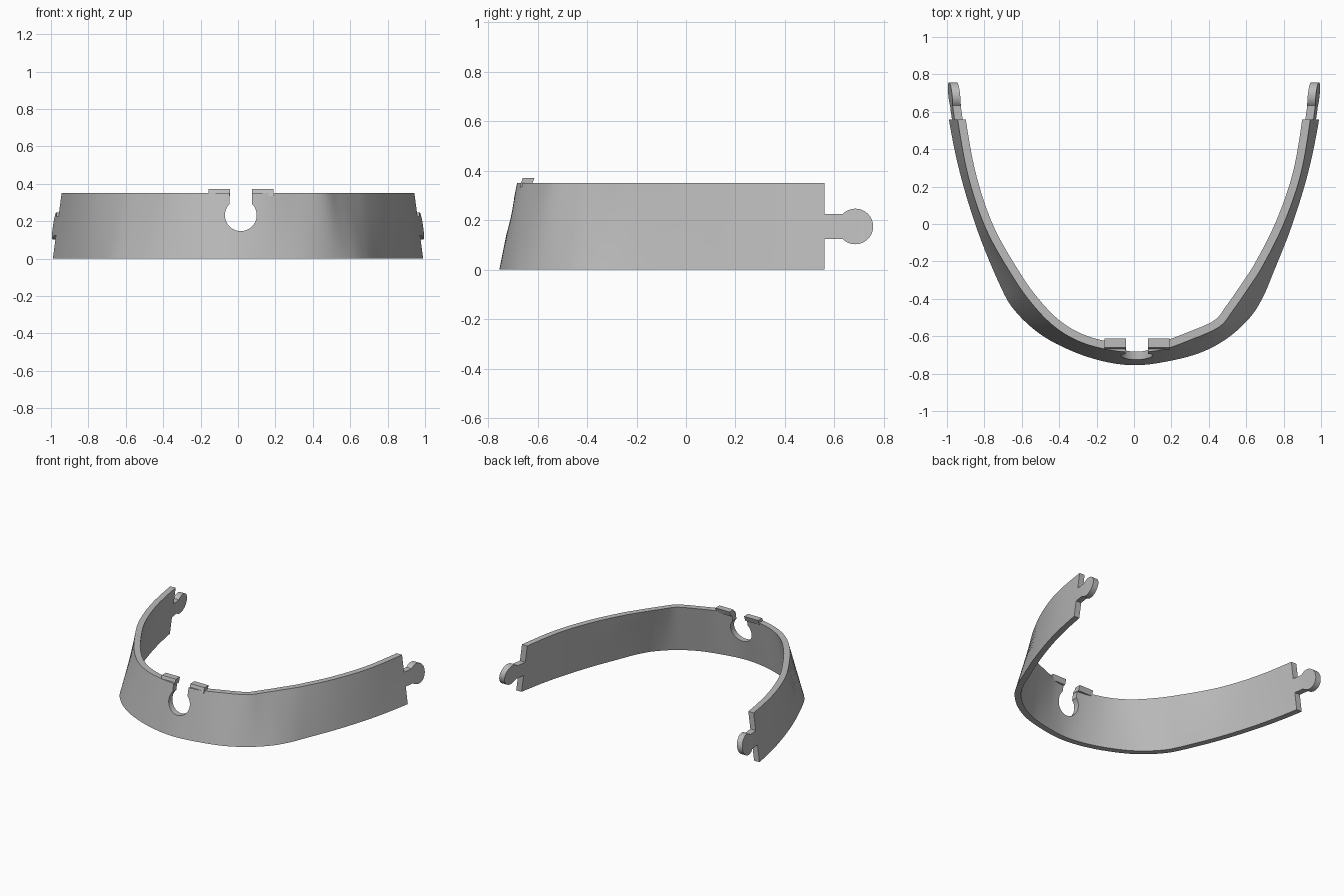
import bpy, bmesh, math
from mathutils import Vector

cube = bpy.data.objects.get("Cube")
if cube:
    bpy.data.objects.remove(cube, do_unlink=True)

HEIGHT, THICK = 0.35, 0.043

grey = bpy.data.materials.new("plain grey")
grey.use_nodes = True
COLOUR = (0.5, 0.5, 0.5, 1)
grey.diffuse_color = COLOUR
grey.node_tree.nodes["Principled BSDF"].inputs["Base Color"].default_value = COLOUR


def add_object(name, bm):
    bmesh.ops.recalc_face_normals(bm, faces=bm.faces)
    mesh = bpy.data.meshes.new(name)
    bm.to_mesh(mesh)
    bm.free()
    mesh.materials.append(grey)
    obj = bpy.data.objects.new(name, mesh)
    bpy.context.collection.objects.link(obj)
    return obj


def prism(name, outline, sweep):
    """Extrude a closed outline of 3D points along a vector."""
    bm = bmesh.new()
    face = bm.faces.new([bm.verts.new(p) for p in outline])
    new = bmesh.ops.extrude_face_region(bm, geom=[face])["geom"]
    bmesh.ops.translate(bm, vec=sweep,
                        verts=[v for v in new if isinstance(v, bmesh.types.BMVert)])
    return add_object(name, bm)


def arc(cx, cy, r, start, end, n=40):
    angles = [math.radians(start + (end - start) * i / n) for i in range(n + 1)]
    return [(cx + r * math.cos(a), cy + r * math.sin(a)) for a in angles]


def spline(points, steps=6):
    """Smooth curve through the points."""
    p = [Vector(q) for q in points]
    p = [2 * p[0] - p[1]] + p + [2 * p[-1] - p[-2]]
    out = []
    for a, b, c, d in zip(p, p[1:], p[2:], p[3:]):
        for i in range(steps):
            t = i / steps
            out.append(b + (c - a) * t / 2 + (2 * a - 5 * b + 4 * c - d) * t * t / 2
                       + (3 * b - a - 3 * c + d) * t ** 3 / 2)
    return out + [p[-2]]


def inset(curve):
    """Offset a curve towards the inside of the band."""
    out = []
    for i, p in enumerate(curve):
        d = (curve[min(i + 1, len(curve) - 1)] - curve[max(i - 1, 0)]).normalized()
        out.append(p + Vector((-d.y, d.x)) * THICK)
    return out


# Outer edge of the band, from its right end round the front to its left end
lower = spline([(-1.02, .8), (-.99, .56), (-.93, .27), (-.835, -.04), (-.72, -.32),
                (-.64, -.46), (-.5, -.59), (-.33, -.68), (-.16, -.735), (0, -.755),
                (.16, -.738), (.35, -.69), (.5, -.61), (.62, -.5), (.69, -.39),
                (.745, -.26), (.84, -.02), (.93, .27), (.99, .56), (1.02, .8)])
upper = spline([(-.968, .8), (-.943, .56), (-.885, .25), (-.79, -.03), (-.655, -.27),
                (-.55, -.42), (-.43, -.545), (-.3, -.625), (-.15, -.67), (0, -.685),
                (.15, -.672), (.3, -.62), (.455, -.55), (.53, -.46), (.62, -.33),
                (.69, -.22), (.8, .0), (.89, .26), (.943, .56), (.968, .8)])

# Leaning band lofted between the lower and upper edges
bm = bmesh.new()
rails = [(lower, 0), (upper, HEIGHT), (inset(upper), HEIGHT), (inset(lower), 0)]
rings = [[bm.verts.new((c[i].x, c[i].y, z)) for c, z in rails] for i in range(len(lower))]
for r, s in zip(rings, rings[1:]):
    for k in range(4):
        bm.faces.new((r[k], r[(k + 1) % 4], s[(k + 1) % 4], s[k]))
bm.faces.new(rings[0])
bm.faces.new(rings[-1])
bmesh.ops.triangulate(bm, faces=bm.faces)
band = add_object("band", bm)

# Side outline: square end, narrow neck and round connector tab
MID, END, HALF, TAB_R = .175, .56, .051, .072
spread = math.degrees(math.asin(HALF / TAB_R))
side = [(-1, -.1), (END, -.1), (END, MID - HALF)]
side += arc(.685, MID, TAB_R, spread - 180, 180 - spread)
side += [(END, MID + HALF), (END, .5), (-1, .5)]
side_shape = prism("side_shape", [(-1.2, y, z) for y, z in side], (2.4, 0, 0))

# Keyhole: round hole open to the top through a slot
HX, HZ, HR, SLOT = .015, .232, .085, .06
lean = math.degrees(math.acos(SLOT / HR))
key = [(HX - SLOT, .5)] + arc(HX, HZ, HR, 180 - lean, 360 + lean) + [(HX + SLOT, .5)]
keyhole = prism("keyhole_cutter", [(x, -1, z) for x, z in key], (0, .7, 0))

for cutter, mode in ((side_shape, 'INTERSECT'), (keyhole, 'DIFFERENCE')):
    cutter.hide_render = True
    mod = band.modifiers.new(cutter.name, 'BOOLEAN')
    mod.object, mod.operation, mod.solver = cutter, mode, 'EXACT'
    bpy.context.view_layer.objects.active = band
    bpy.ops.object.modifier_apply(modifier=mod.name)
    bpy.data.objects.remove(cutter, do_unlink=True)

# Small raised lips on either side of the slot
lip = [(-.673, .335), (-.66, .372), (-.613, .372), (-.626, .335)]
for name, x in (("right_lip", -.158), ("left_lip", HX + SLOT)):
    prism(name, [(x, y, z) for y, z in lip], (.115, 0, 0))

bpy.ops.object.select_all(action='DESELECT')
band.select_set(True)
bpy.context.view_layer.objects.active = band
bpy.ops.object.shade_smooth_by_angle(angle=math.radians(30))
